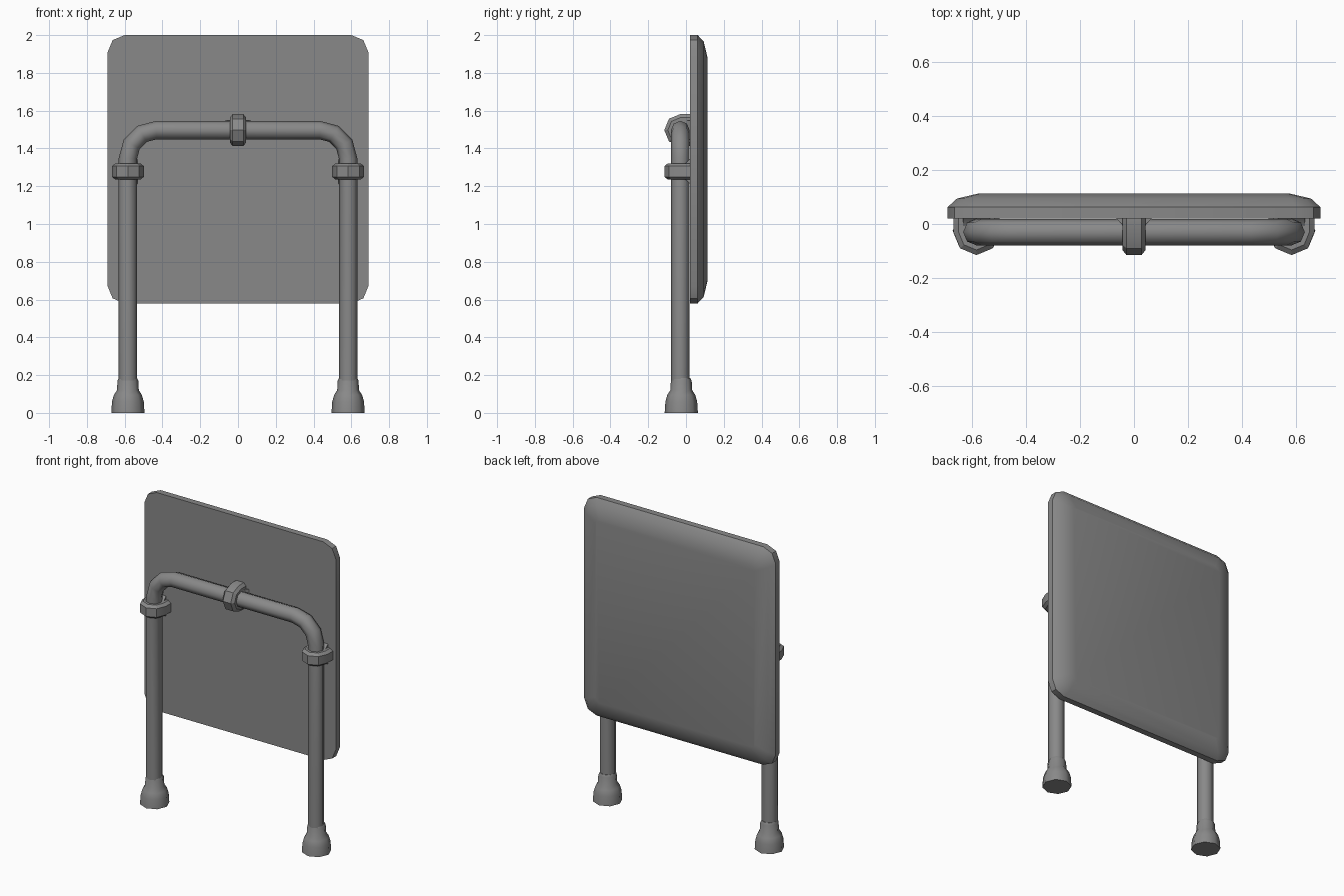
import bpy, bmesh, math
from mathutils import Vector

if "Cube" in bpy.data.objects:
    bpy.data.objects.remove(bpy.data.objects["Cube"])

grey = bpy.data.materials.new("grey_metal")
grey.use_nodes = True
colour = (0.25, 0.25, 0.25, 1)
grey.diffuse_color = colour
grey.node_tree.nodes["Principled BSDF"].inputs["Base Color"].default_value = colour

SIDES = 8
LEG_X, PIPE_Y, BAR_Z, PIPE_R = 0.583, -0.03, 1.497, 0.049
PANEL_FRONT, PANEL_BACK = 0.021, 0.113


def loft(name, rings, angle=50):
    """Skin a list of equal-length point rings and cap both ends."""
    bm = bmesh.new()
    loops = [[bm.verts.new(p) for p in ring] for ring in rings]
    n = len(rings[0])
    for a, b in zip(loops, loops[1:]):
        for i in range(n):
            j = (i + 1) % n
            bm.faces.new((a[i], a[j], b[j], b[i]))
    bm.faces.new(loops[0][::-1])
    bm.faces.new(loops[-1])
    bmesh.ops.recalc_face_normals(bm, faces=bm.faces)
    mesh = bpy.data.meshes.new(name)
    bm.to_mesh(mesh)
    bm.free()
    mesh.materials.append(grey)
    ob = bpy.data.objects.new(name, mesh)
    bpy.context.collection.objects.link(ob)
    bpy.ops.object.select_all(action='DESELECT')
    ob.select_set(True)
    bpy.context.view_layer.objects.active = ob
    bpy.ops.object.shade_smooth_by_angle(angle=math.radians(angle))
    return ob


def circle(centre, u, v, r):
    steps = [math.tau * i / SIDES for i in range(SIDES)]
    return [centre + u * (r * math.cos(a)) + v * (r * math.sin(a)) for a in steps]


X, Y, Z = Vector((1, 0, 0)), Vector((0, 1, 0)), Vector((0, 0, 1))


# Panel with rounded corners and a domed back
def panel_ring(y, inset, radius):
    hx, hz, zc = 0.69 - inset, 0.71 - inset, 1.29
    ring = []
    for k, (sx, sz) in enumerate([(1, 1), (-1, 1), (-1, -1), (1, -1)]):
        for step in range(3):
            a = math.radians(90 * k + 45 * step)
            ring.append(Vector((sx * (hx - radius) + radius * math.cos(a), y,
                                zc + sz * (hz - radius) + radius * math.sin(a))))
    return ring


loft("panel", [panel_ring(PANEL_FRONT, 0, 0.09), panel_ring(0.062, 0, 0.09),
               panel_ring(0.094, 0.035, 0.075), panel_ring(PANEL_BACK, 0.115, 0.03)], 35)

# Bent tube frame: leg, bend, crossbar, bend, leg
bend = 0.15
rings = []


def add_ring(x, z, a):
    outward = Vector((-math.cos(a), 0, math.sin(a)))
    rings.append(circle(Vector((x, PIPE_Y, z)), outward, Y, PIPE_R))


add_ring(-LEG_X, 0.02, 0)
for side in (-1, 1):
    for i in range(4):
        a = math.radians(30 * i + (0 if side < 0 else 90))
        add_ring(side * (LEG_X - bend) - bend * math.cos(a),
                 BAR_Z - bend + bend * math.sin(a), a)
add_ring(LEG_X, 0.02, math.pi)
loft("tube_frame", rings)


# Clamps holding the tube against the panel
def clamp(name, centre, axis, across):
    rings = []
    for t, r in ((-0.043, 0.066), (-0.028, 0.085), (0.028, 0.085), (0.043, 0.066)):
        base = centre + axis * t
        ring = [base + across * (r * math.cos(a)) - Y * (r * math.sin(a))
                for a in (math.pi * i / 4 for i in range(5))]
        for s in (-1, 1):
            p = base + across * (s * r)
            p.y = PANEL_FRONT + 0.002
            ring.append(p)
        rings.append(ring)
    loft(name, rings, 25)
    # Flared pad between tube and panel
    rings = []
    for y, half in ((-0.03, 0.036), (0.0, 0.045), (PANEL_FRONT + 0.002, 0.068)):
        ring = []
        for s, w in ((-1, -1), (1, -1), (1, 1), (-1, 1)):
            p = centre + axis * (s * half) + across * (w * 0.05)
            p.y = y
            ring.append(p)
        rings.append(ring)
    loft(name + "_pad", rings, 30)


clamp("crossbar_clamp", Vector((0, PIPE_Y, BAR_Z)), X, Z)

# Leg clamps and rubber feet on both sides
foot_profile = ((0.088, 0), (0.084, 0.06), (0.074, 0.095), (0.058, 0.12),
                (0.055, 0.17), (0.048, 0.185))
for side, label in ((1, "left"), (-1, "right")):
    clamp(label + "_leg_clamp", Vector((side * LEG_X, PIPE_Y, 1.278)), Z, X)
    loft(label + "_foot", [circle(Vector((side * LEG_X, PIPE_Y + 0.005, z)), X, Y, r)
                           for r, z in foot_profile])
